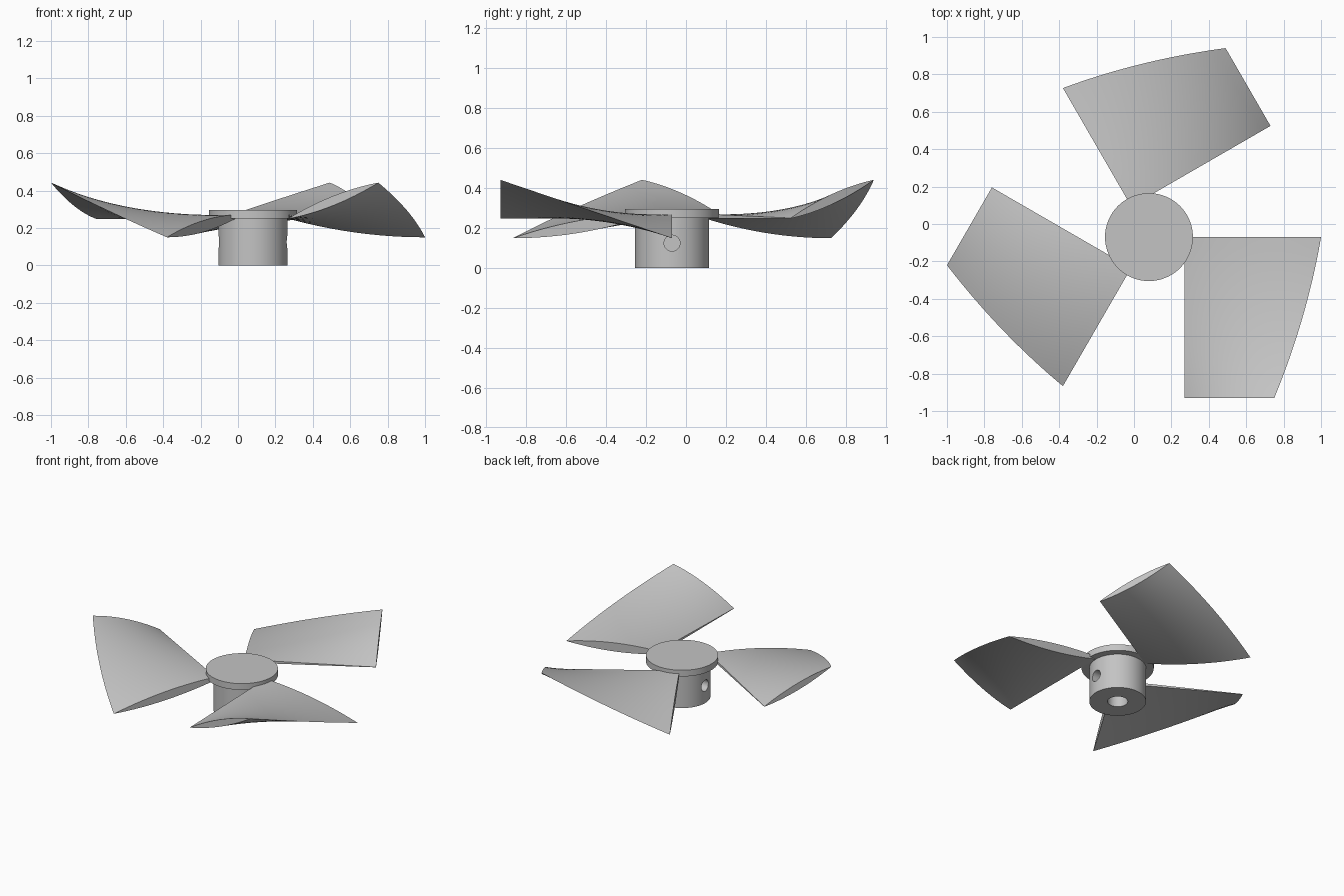
import bpy, bmesh, math
from mathutils import Matrix, Vector

cube = bpy.data.objects.get("Cube")
if cube:
    bpy.data.objects.remove(cube, do_unlink=True)

AXIS = Vector((0.08, -0.07, 0))   # hub axis position

grey = bpy.data.materials.new("plain_grey")
grey.use_nodes = True
colour = (0.55, 0.55, 0.55, 1)
grey.diffuse_color = colour
grey.node_tree.nodes["Principled BSDF"].inputs["Base Color"].default_value = colour


def finish(name, bm):
    """Turn a bmesh into a grey object standing on the hub axis."""
    bmesh.ops.recalc_face_normals(bm, faces=bm.faces)
    mesh = bpy.data.meshes.new(name)
    bm.to_mesh(mesh)
    bm.free()
    mesh.materials.append(grey)
    obj = bpy.data.objects.new(name, mesh)
    obj.location = AXIS
    bpy.context.collection.objects.link(obj)
    return obj


def cylinder(name, radius, z0, z1):
    bm = bmesh.new()
    bmesh.ops.create_cone(bm, cap_ends=True, segments=64, radius1=radius, radius2=radius,
                          depth=z1 - z0, matrix=Matrix.Translation((0, 0, (z0 + z1) / 2)))
    return finish(name, bm)


def smooth(obj):
    bpy.ops.object.select_all(action='DESELECT')
    obj.select_set(True)
    bpy.context.view_layer.objects.active = obj
    bpy.ops.object.shade_smooth_by_angle(angle=math.radians(30))


def cut(obj, cutter):
    mod = obj.modifiers.new("cut", 'BOOLEAN')
    mod.operation = 'DIFFERENCE'
    mod.solver = 'EXACT'
    mod.object = cutter
    bpy.context.view_layer.objects.active = obj
    bpy.ops.object.modifier_apply(modifier=mod.name)
    bpy.data.objects.remove(cutter, do_unlink=True)


# Hub with a shaft bore and a blind screw hole on each side
hub = cylinder("hub", 0.185, 0, 0.255)
bore = cylinder("bore_cutter", 0.066, -0.05, 0.2)
bore.hide_render = True
cut(hub, bore)
for side in (-1, 1):
    hole = cylinder("screw_hole_cutter", 0.04, 0.125, 0.25)
    hole.hide_render = True
    hole.rotation_euler = (0, side * math.pi / 2, 0)
    hole.location = AXIS + Vector((0, 0, 0.125))
    bpy.context.view_layer.update()
    cut(hub, hole)
smooth(hub)

# Flat cap on top of the hub
smooth(cylinder("hub_cap", 0.235, 0.25, 0.295))


# Twisted blade: lens-shaped sections lofted across the chord
ROOT, WIDTH, SPAN_STEPS, CHORD_STEPS = 0.19, 0.86, 20, 16


def section(v):
    t = v * WIDTH
    tip = 0.92 - 0.17 * t - 0.14 * t * t
    root_z = 0.26 - 0.01 * v
    tip_z = 0.15 + 0.292 * v

    def point(u, side):
        bulge = 0.1 * u * (1 - u) + 0.01 * (1 - u) * (1 - v) + 0.001 * (1 - u)
        return Vector((ROOT + (tip - ROOT) * u, -t,
                       root_z + (tip_z - root_z) * u + side * bulge))
    us = [i / SPAN_STEPS for i in range(SPAN_STEPS + 1)]
    return [point(u, 1) for u in us] + [point(u, -1) for u in reversed(us[:-1])]


def make_blade(name, angle):
    bm = bmesh.new()
    rings = [[bm.verts.new(p) for p in section(j / CHORD_STEPS)]
             for j in range(CHORD_STEPS + 1)]
    count = len(rings[0])
    for a, b in zip(rings, rings[1:]):
        for i in range(count):
            k = (i + 1) % count
            bm.faces.new((a[i], a[k], b[k], b[i]))
    bm.faces.new(rings[0])
    bm.faces.new(rings[-1])
    bmesh.ops.rotate(bm, verts=bm.verts, matrix=Matrix.Rotation(angle, 3, 'Z'))
    smooth(finish(name, bm))


for n in range(3):
    make_blade(f"blade_{n + 1}", n * math.tau / 3)
